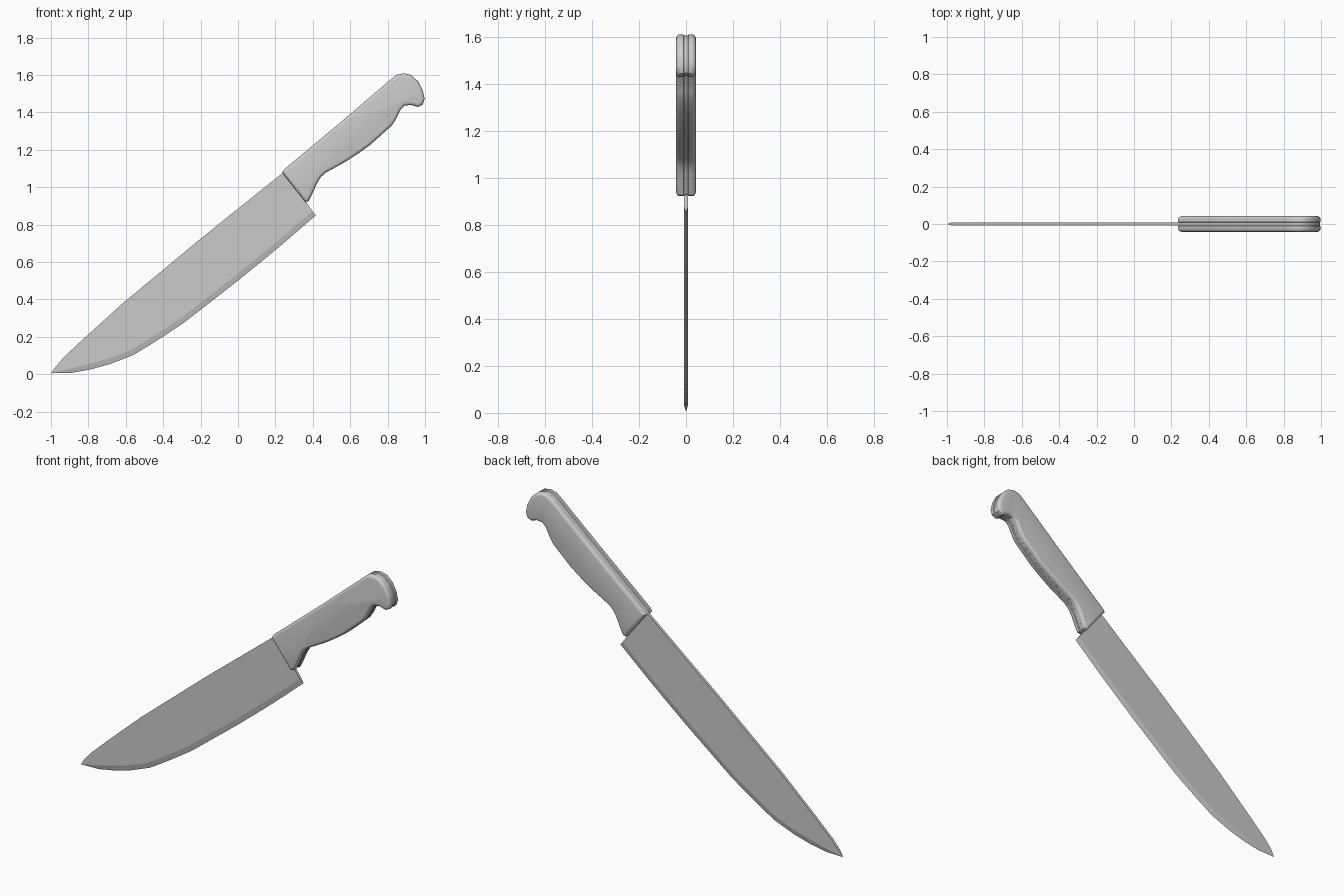
import bpy, bmesh, math
from mathutils import Vector

if "Cube" in bpy.data.objects:
    bpy.data.objects.remove(bpy.data.objects["Cube"])


def offset(pts, d, closed=True):
    """Mitred offset of an (x, z) polyline; positive d moves to the right of travel."""
    out, n = [], len(pts)
    for i in range(n):
        p = Vector(pts[i])
        a = Vector(pts[i - 1]) if (closed or i > 0) else None
        b = Vector(pts[(i + 1) % n]) if (closed or i < n - 1) else None
        dirs = [v.normalized() for v in ((p - a) if a else None, (b - p) if b else None) if v]
        norms = [Vector((v.y, -v.x)) for v in dirs]
        m = sum(norms, Vector((0, 0))).normalized()
        out.append(p + m * d / max(m.dot(norms[0]), 0.5))
    return out


def finish(bm, name, angle):
    bmesh.ops.remove_doubles(bm, verts=bm.verts, dist=1e-5)
    bmesh.ops.recalc_face_normals(bm, faces=bm.faces)
    me = bpy.data.meshes.new(name)
    bm.to_mesh(me)
    bm.free()
    ob = bpy.data.objects.new(name, me)
    bpy.context.collection.objects.link(ob)
    bpy.ops.object.select_all(action='DESELECT')
    bpy.context.view_layer.objects.active = ob
    ob.select_set(True)
    bpy.ops.object.shade_smooth_by_angle(angle=math.radians(angle))
    return ob


def stacked(name, outline, levels, angle=35):
    """Solid through inset copies of a clockwise outline; levels are (inset, y)."""
    bm = bmesh.new()
    rings = [[bm.verts.new((p.x, y, p.y)) for p in offset(outline, d)] for d, y in levels]
    n = len(outline)
    for r, s in zip(rings, rings[1:]):
        for i in range(n):
            j = (i + 1) % n
            bm.faces.new((r[i], r[j], s[j], s[i]))
    bm.faces.new(rings[0])
    bm.faces.new(rings[-1])
    return finish(bm, name, angle)


# Blade: flat sides, thin spine, narrow ground bevel down to the edge
T = 0.0075
tip = (-1.0, 0.005)
spine = [(-0.975, 0.04), (-0.93, 0.092), (-0.834, 0.182), (-0.615, 0.38),
         (-0.203, 0.722), (0.25, 1.085)]
edge = [(-0.89, 0.007), (-0.79, 0.025), (-0.685, 0.054), (-0.561, 0.102), (-0.471, 0.156),
        (-0.385, 0.211), (-0.289, 0.275), (0.01, 0.508), (0.225, 0.684), (0.417, 0.85)]
ground = offset(edge, -0.03, closed=False)
ground[0] = Vector((-0.895, 0.03))
bm = bmesh.new()
tv = bm.verts.new((tip[0], 0, tip[1]))
ev = [bm.verts.new((x, 0, z)) for x, z in edge]
sides = []
for y in (-T, T):
    sv = [bm.verts.new((x, y, z)) for x, z in spine]
    gv = [bm.verts.new((p[0], y, p[1])) for p in ground]
    bm.faces.new([tv] + gv + sv[::-1])
    bm.faces.new((tv, ev[0], gv[0]))
    for i in range(len(ev) - 1):
        bm.faces.new((ev[i], ev[i + 1], gv[i + 1], gv[i]))
    sides.append((sv, gv))
(s0, g0), (s1, g1) = sides
bm.faces.new((tv, s0[0], s1[0]))
for i in range(len(s0) - 1):
    bm.faces.new((s0[i], s0[i + 1], s1[i + 1], s1[i]))
bm.faces.new((s0[-1], g0[-1], g1[-1], s1[-1]))
bm.faces.new((g0[-1], ev[-1], g1[-1]))
finish(bm, "blade", 10)

# Handle outline, clockwise seen from the front
handle = [(0.236, 1.078), (0.247, 1.095), (0.55, 1.348), (0.81, 1.57), (0.847, 1.6), (0.885, 1.609),
          (0.925, 1.6), (0.963, 1.565), (0.988, 1.517), (0.998, 1.472), (0.988, 1.442),
          (0.963, 1.428), (0.928, 1.439), (0.893, 1.437), (0.87, 1.415), (0.845, 1.364),
          (0.823, 1.33), (0.765, 1.278), (0.706, 1.225), (0.64, 1.178), (0.572, 1.134),
          (0.47, 1.078), (0.444, 1.055), (0.422, 1.02), (0.396, 0.962), (0.378, 0.926),
          (0.36, 0.921)]

# Tang running through the handle, slightly recessed
stacked("tang", handle, [(0.004, -T), (0.004, T)])

# Two rounded handle scales, mirrored across the tang
R, W = 0.017, 0.042
levels = [(0.004, -T), (0.0, -T - 0.004)]
levels += [(R * (1 - math.cos(a)), -W + R * (1 - math.sin(a)))
           for a in (math.radians(90 * k / 4) for k in range(5))]
scales = stacked("handle_scales", handle, levels)
mod = scales.modifiers.new("Mirror", 'MIRROR')
mod.use_axis = (False, True, False)
